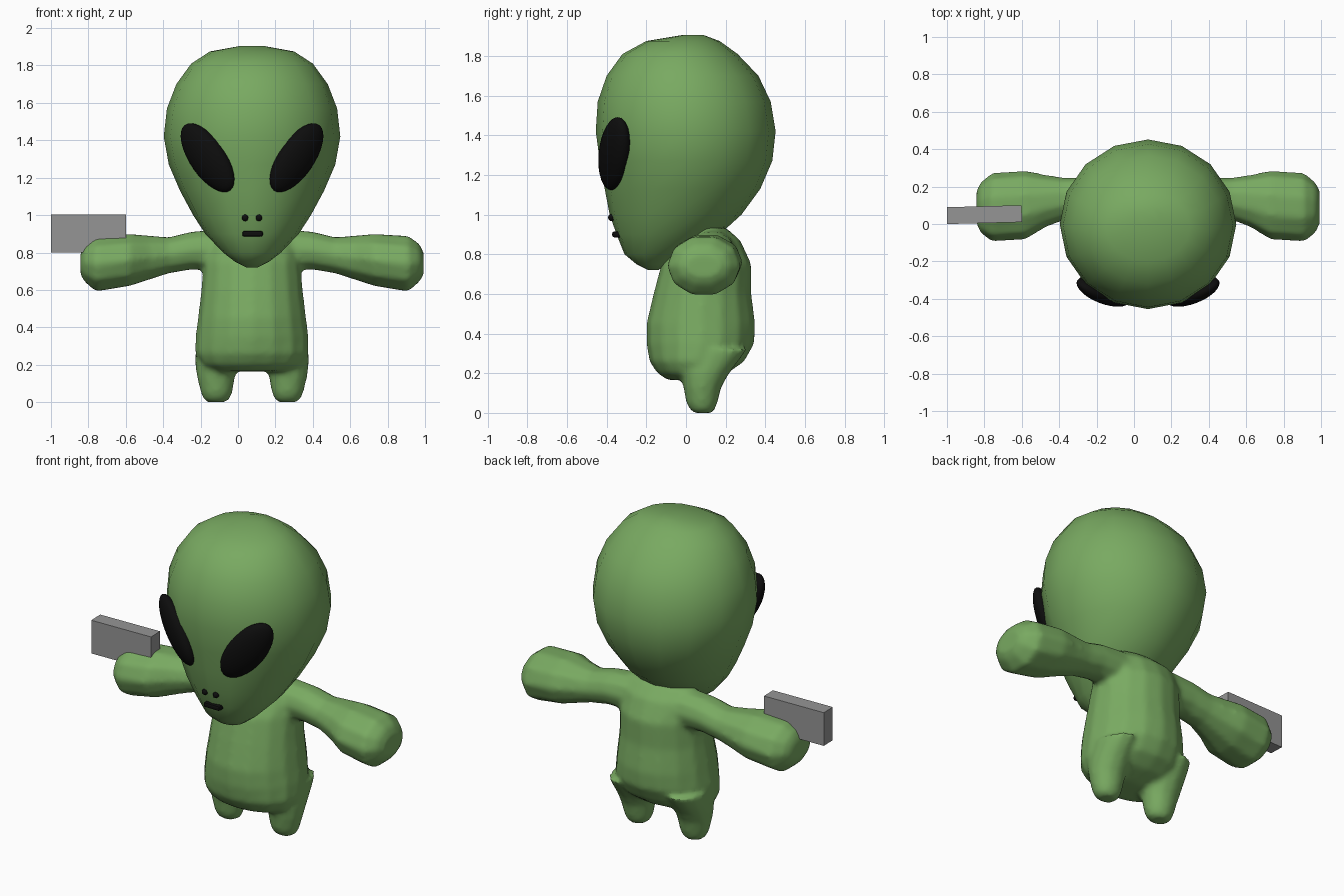
import bpy, bmesh, math
from mathutils import Matrix, Vector

if "Cube" in bpy.data.objects:
    bpy.data.objects.remove(bpy.data.objects["Cube"])

CX = 0.075  # centre line of the figure


def material(name, color):
    m = bpy.data.materials.new(name)
    m.diffuse_color = (*color, 1)
    m.use_nodes = True
    m.node_tree.nodes["Principled BSDF"].inputs["Base Color"].default_value = m.diffuse_color
    return m


GREEN = material("green skin", (0.19, 0.40, 0.12))
BLACK = material("black", (0.004, 0.004, 0.004))
GREY = material("grey", (0.30, 0.30, 0.30))


def loft(bm, rings, place, sides=16):
    """Rings are (position, a_min, a_max, b_min, b_max) ellipses, capped at both ends."""
    loops = []
    for p, a0, a1, b0, b1 in rings:
        loop = []
        for i in range(sides):
            t = 2 * math.pi * i / sides
            a = (a0 + a1) / 2 + (a1 - a0) / 2 * math.cos(t)
            b = (b0 + b1) / 2 + (b1 - b0) / 2 * math.sin(t)
            loop.append(bm.verts.new(place(p, a, b)))
        loops.append(loop)
    faces = []
    for lo, hi in zip(loops, loops[1:]):
        for i in range(sides):
            j = (i + 1) % sides
            faces.append(bm.faces.new((lo[i], lo[j], hi[j], hi[i])))
    faces += [bm.faces.new(loops[0][::-1]), bm.faces.new(loops[-1])]
    bmesh.ops.recalc_face_normals(bm, faces=faces)


def finish(bm, name, mat, smooth=True):
    me = bpy.data.meshes.new(name)
    bm.to_mesh(me)
    bm.free()
    for p in me.polygons:
        p.use_smooth = smooth
    me.materials.append(mat)
    ob = bpy.data.objects.new(name, me)
    bpy.context.collection.objects.link(ob)
    return ob


def upright(p, a, b):
    return (CX + a, b, p)


# head: tapered egg with the chin pushed forward
bm = bmesh.new()
head = [(0.72, 0.03, -0.19, -0.14), (0.75, 0.09, -0.25, -0.09), (0.80, 0.155, -0.31, 0.0),
        (0.90, 0.25, -0.35, 0.17), (1.0, 0.315, -0.385, 0.28), (1.13, 0.385, -0.41, 0.375),
        (1.27, 0.445, -0.435, 0.435), (1.42, 0.472, -0.455, 0.452), (1.57, 0.455, -0.445, 0.427),
        (1.70, 0.405, -0.40, 0.365), (1.81, 0.325, -0.32, 0.26), (1.875, 0.225, -0.20, 0.17),
        (1.905, 0.06, -0.02, 0.09)]
loft(bm, [(z, -w, w, y0, y1) for z, w, y0, y1 in head], upright)
finish(bm, "head", GREEN)

# body: torso, arms and legs blended into one skin
bm = bmesh.new()
torso = [(0.165, 0.19, -0.09, 0.10), (0.20, 0.27, -0.145, 0.21), (0.26, 0.305, -0.185, 0.295),
         (0.35, 0.303, -0.20, 0.345), (0.45, 0.29, -0.20, 0.35), (0.60, 0.272, -0.165, 0.33),
         (0.75, 0.26, -0.125, 0.33), (0.87, 0.25, -0.03, 0.275), (0.935, 0.20, 0.04, 0.20)]
loft(bm, [(z, -w, w, y0, y1) for z, w, y0, y1 in torso], upright)
arm = [(0.10, 0.02, 0.25, 0.70, 0.935), (0.325, 0.02, 0.25, 0.705, 0.915),
       (0.445, 0.02, 0.25, 0.685, 0.885), (0.55, -0.02, 0.265, 0.65, 0.895),
       (0.655, -0.085, 0.288, 0.615, 0.905), (0.835, -0.097, 0.275, 0.585, 0.895),
       (0.895, -0.05, 0.225, 0.64, 0.85), (0.918, 0.0, 0.18, 0.68, 0.80)]
leg = [(0.0, -0.05, 0.05, 0.04, 0.13), (0.015, -0.07, 0.07, 0.02, 0.145),
       (0.05, -0.085, 0.085, 0.0, 0.16), (0.13, -0.10, 0.105, -0.015, 0.18),
       (0.20, -0.11, 0.115, -0.03, 0.22), (0.32, -0.11, 0.112, -0.02, 0.31)]
for s in (-1, 1):
    loft(bm, arm, lambda p, a, b: (CX + s * p, a, b), 10)
    loft(bm, leg, lambda p, a, b: (CX + s * (0.19 + a), b, p), 12)
body = finish(bm, "body", GREEN)
mod = body.modifiers.new("blend", 'REMESH')
mod.mode = 'VOXEL'
mod.voxel_size = 0.016
mod.use_smooth_shade = True
mod = body.modifiers.new("soften", 'SMOOTH')
mod.factor = 0.5
mod.iterations = 6

# eyes: slanted flattened ellipsoids lying on the face
for s, side in ((-1, "right"), (1, "left")):
    n = Vector((s * 0.5, -0.82, -0.2)).normalized()
    u = Vector((s * 0.13, 0.034, 0.185))
    u = (u - n * u.dot(n)).normalized()
    v = u.cross(n)
    rot = Matrix((v, n, u)).transposed().to_4x4()
    bm = bmesh.new()
    bmesh.ops.create_uvsphere(bm, u_segments=24, v_segments=16, radius=1)
    bm.transform(Matrix.Translation((CX + s * 0.238, -0.36, 1.307))
                 @ rot @ Matrix.Diagonal((0.108, 0.06, 0.215, 1)))
    bmesh.ops.recalc_face_normals(bm, faces=bm.faces)
    finish(bm, side + "_eye", BLACK)

    # nostrils
    bm = bmesh.new()
    bmesh.ops.create_uvsphere(bm, u_segments=10, v_segments=8, radius=0.018)
    bm.transform(Matrix.Translation((CX + s * 0.037, -0.375, 0.985)))
    finish(bm, side + "_nostril", BLACK)


def box(name, mat, loc, size, turn=0):
    bm = bmesh.new()
    bmesh.ops.create_cube(bm, size=1)
    bm.transform(Matrix.Translation(loc) @ Matrix.Rotation(turn, 4, 'Z')
                 @ Matrix.Diagonal((*size, 1)))
    return finish(bm, name, mat, False)


# mouth slit and the block held in the hand
mouth = box("mouth", BLACK, (CX + 0.003, -0.347, 0.90), (0.11, 0.05, 0.03))
bev = mouth.modifiers.new("round", 'BEVEL')
bev.width = 0.01
bev.segments = 2
box("held_block", GREY, (-0.80, 0.05, 0.902), (0.40, 0.09, 0.204), math.radians(1.5))
